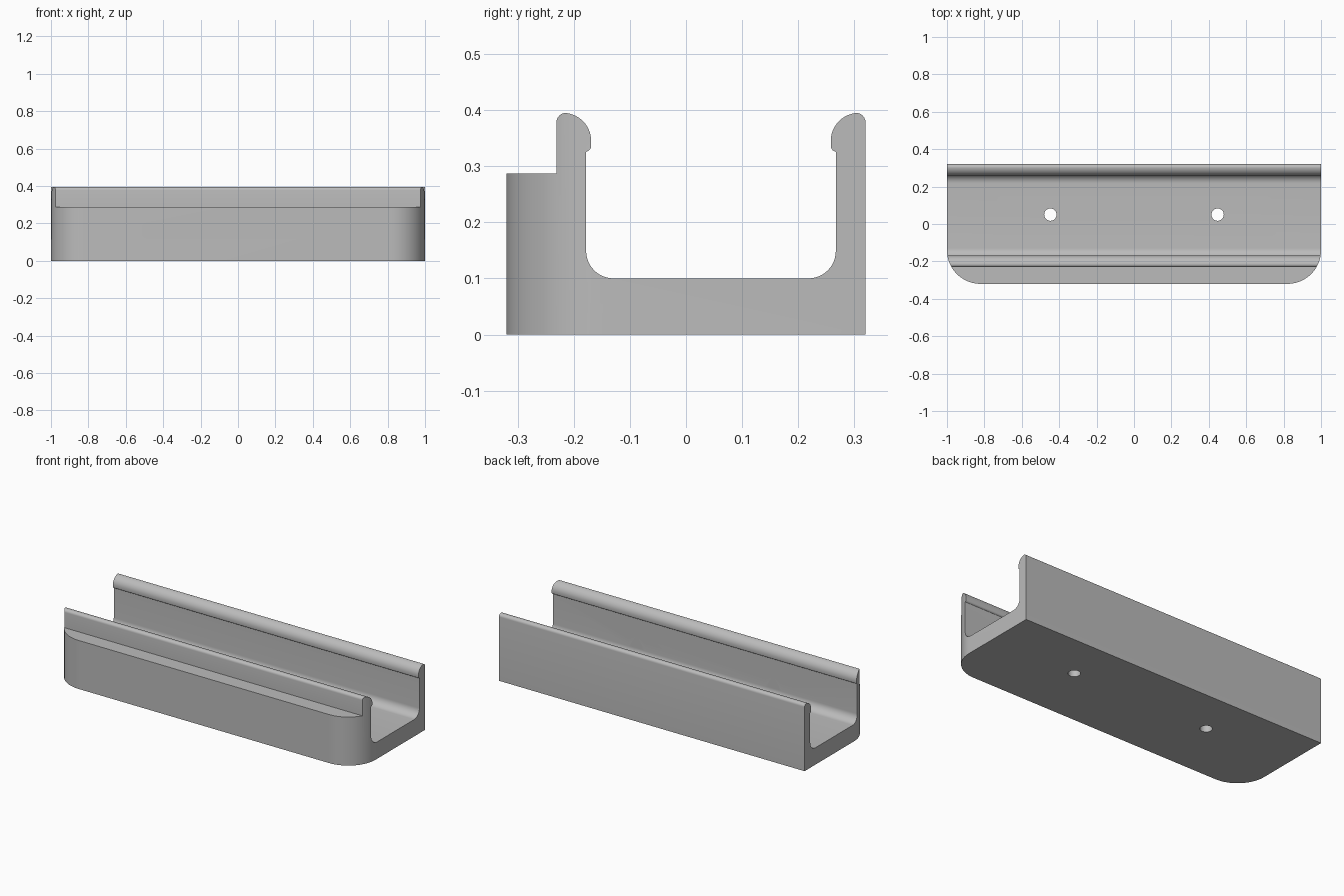
import bpy, bmesh, math
from mathutils import Matrix, Vector

if "Cube" in bpy.data.objects:
    bpy.data.objects.remove(bpy.data.objects["Cube"])


def arc(cy, cz, r, a0, a1, n=12):
    """Points on a circular arc, angles in degrees."""
    return [(cy + r * math.cos(math.radians(a0 + (a1 - a0) * i / n)),
             cz + r * math.sin(math.radians(a0 + (a1 - a0) * i / n))) for i in range(n + 1)]


def prism(name, points, matrix, length):
    """Extrude a 2D outline along local z, then place it with a matrix."""
    bm = bmesh.new()
    face = bm.faces.new([bm.verts.new((p[0], p[1], 0)) for p in points])
    ext = bmesh.ops.extrude_face_region(bm, geom=[face])
    moved = [g for g in ext["geom"] if isinstance(g, bmesh.types.BMVert)]
    bmesh.ops.translate(bm, verts=moved, vec=(0, 0, length))
    bm.transform(matrix)
    bmesh.ops.recalc_face_normals(bm, faces=bm.faces)
    mesh = bpy.data.meshes.new(name)
    bm.to_mesh(mesh)
    bm.free()
    obj = bpy.data.objects.new(name, mesh)
    bpy.context.collection.objects.link(obj)
    return obj


def cut(target, tool, operation):
    """Apply a boolean and remove the tool."""
    bpy.context.view_layer.objects.active = target
    mod = target.modifiers.new("cut", 'BOOLEAN')
    mod.object, mod.operation, mod.solver = tool, operation, 'EXACT'
    bpy.ops.object.modifier_apply(modifier=mod.name)
    bpy.data.objects.remove(tool)


def axes(x, y, z, origin=(0, 0, 0)):
    m = Matrix((x, y, z)).transposed().to_4x4()
    m.translation = Vector(origin)
    return m


# Rounded hook lip: offsets from the outer wall face, going from outside to inside
lip = (arc(0.017, 0.378, 0.017, 180, 90, 6)
       + arc(0.012, 0.345, 0.050, 76, 0, 12)
       + arc(0.052, 0.336, 0.010, 0, -80, 5)
       + [(0.053, 0.325)])

# Channel cross-section in (y, z), with filleted floor and stepped front wall
R = 0.049
profile = [(0.32, 0.0), (-0.32, 0.0), (-0.32, 0.287), (-0.231, 0.287)]
profile += [(-0.231 + d, z) for d, z in lip]
profile += arc(-0.178 + R, 0.1 + R, R, 180, 270)
profile += arc(0.267 - R, 0.1 + R, R, 270, 360)
profile += [(0.32 - d, z) for d, z in reversed(lip)]
holder = prism("channel_holder", profile,
               axes((0, 1, 0), (0, 0, 1), (1, 0, 0), (-1, 0, 0)), 2.0)

# Plan outline rounds the two front corners
C = 0.18
plan = (arc(-1 + C, -0.32 + C, C, 180, 270, 20) + arc(1 - C, -0.32 + C, C, 270, 360, 20)
        + [(1.0, 0.5), (-1.0, 0.5)])
# Sides without rounding sit slightly outside to avoid coincident faces
plan = [(x * 1.00002, y - 0.00002) for x, y in plan]
cut(holder, prism("corner_cutter", plan, Matrix.Translation((0, 0, -0.1)), 0.7), 'INTERSECT')

# Screw holes through floor and front wall, with hexagonal nut pockets inside
circle = arc(0, 0, 0.033, 0, 360, 32)[:-1]
hexagon = arc(0, 0, 0.062, 90, 450, 6)[:-1]
for x in (-0.447, 0.447):
    along_y = lambda y: axes((1, 0, 0), (0, 0, 1), (0, 1, 0), (x, y, 0.165))
    cut(holder, prism("floor_hole_cutter", circle, Matrix.Translation((x, 0.05, -0.1)), 0.3),
        'DIFFERENCE')
    cut(holder, prism("front_hole_cutter", circle, along_y(-0.4), 0.3), 'DIFFERENCE')
    cut(holder, prism("nut_pocket_cutter", hexagon, along_y(-0.272), 0.16), 'DIFFERENCE')

# Single grey material and smooth curved faces
grey = bpy.data.materials.new("grey_plastic")
grey.diffuse_color = (0.5, 0.5, 0.5, 1)
grey.use_nodes = True
grey.node_tree.nodes["Principled BSDF"].inputs["Base Color"].default_value = grey.diffuse_color
holder.data.materials.clear()
holder.data.materials.append(grey)
for p in holder.data.polygons:
    p.material_index = 0
bpy.ops.object.select_all(action='DESELECT')
holder.select_set(True)
bpy.context.view_layer.objects.active = holder
bpy.ops.object.shade_smooth_by_angle(angle=math.radians(30))
